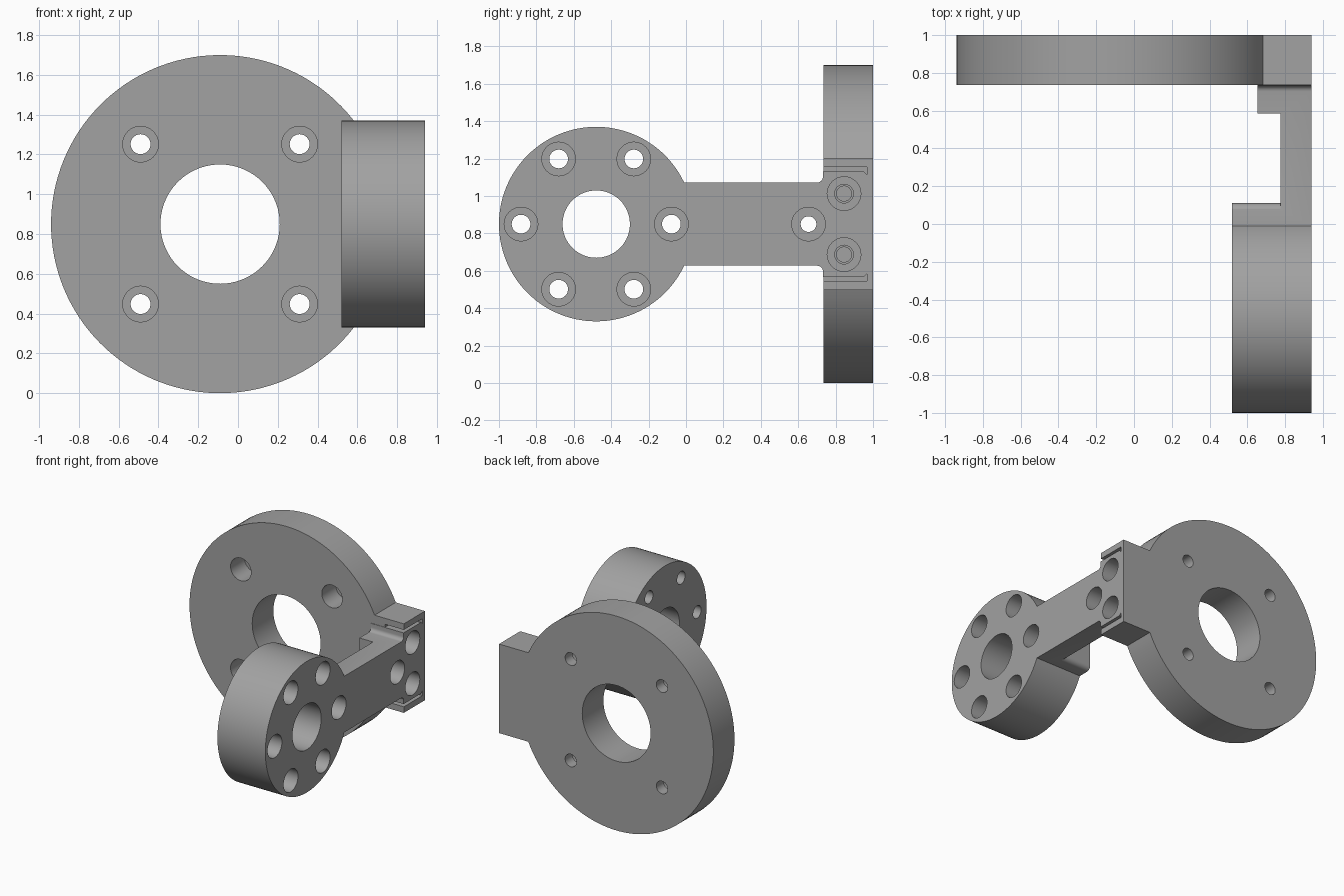
import bpy, bmesh, math

if "Cube" in bpy.data.objects:
    bpy.data.objects.remove(bpy.data.objects["Cube"])

grey = bpy.data.materials.new("machined grey")
grey.diffuse_color = (0.36, 0.36, 0.36, 1)
grey.use_nodes = True
grey.node_tree.nodes["Principled BSDF"].inputs["Base Color"].default_value = grey.diffuse_color


def arc(cx, cy, r, a0, a1, n):
    """Points along an arc, angles in degrees."""
    return [(cx + r * math.cos(math.radians(a0 + (a1 - a0) * i / n)),
             cy + r * math.sin(math.radians(a0 + (a1 - a0) * i / n))) for i in range(n + 1)]


def prism(name, pts, axis, lo, hi):
    """Extrude a profile along x (profile in y, z) or along y (profile in x, z)."""
    bm = bmesh.new()
    place = (lambda p, h: (h, p[0], p[1])) if axis == 'x' else (lambda p, h: (p[0], h, p[1]))
    a = [bm.verts.new(place(p, lo)) for p in pts]
    b = [bm.verts.new(place(p, hi)) for p in pts]
    bm.faces.new(a)
    bm.faces.new(b[::-1])
    for i in range(len(pts)):
        j = (i + 1) % len(pts)
        bm.faces.new((a[i], b[i], b[j], a[j]))
    bmesh.ops.recalc_face_normals(bm, faces=bm.faces)
    me = bpy.data.meshes.new(name)
    bm.to_mesh(me)
    bm.free()
    ob = bpy.data.objects.new(name, me)
    bpy.context.collection.objects.link(ob)
    me.materials.append(grey)
    return ob


def cut(ob, pts, axis, lo, hi):
    """Subtract an extruded profile."""
    cutter = prism("cutter", pts, axis, lo, hi)
    cutter.hide_render = True
    bpy.context.view_layer.objects.active = ob
    m = ob.modifiers.new("cut", 'BOOLEAN')
    m.operation, m.solver, m.object = 'DIFFERENCE', 'EXACT', cutter
    bpy.ops.object.modifier_apply(modifier=m.name)
    bpy.data.objects.remove(cutter)


def hole(ob, p, q, r, axis, lo, hi, n=32):
    cut(ob, arc(p, q, r, 0, 360, n)[:-1], axis, lo, hi)


def rect(p0, q0, p1, q1):
    return [(p0, q0), (p1, q0), (p1, q1), (p0, q1)]


def finish(ob):
    bpy.ops.object.select_all(action='DESELECT')
    ob.select_set(True)
    bpy.context.view_layer.objects.active = ob
    bpy.ops.object.shade_smooth_by_angle(angle=math.radians(30))


ZC = 0.85

# Round flange with a square mounting block on its right side
half = 0.353
ang = math.degrees(math.asin(half / 0.85))
flange = prism("flange_plate",
               arc(-0.09, ZC, 0.85, ang, 360 - ang, 112) + [(0.94, ZC - half), (0.94, ZC + half)],
               'y', 0.735, 1.0)
hole(flange, -0.09, ZC, 0.30, 'y', 0.6, 1.1, 72)
for x in (-0.49, 0.31):
    for z in (ZC - 0.402, ZC + 0.402):
        hole(flange, x, z, 0.09, 'y', 0.6, 0.91)
        hole(flange, x, z, 0.05, 'y', 0.85, 1.1)
# Pocket for the arm head, and blind screw holes
cut(flange, rect(0.6, ZC - 0.305, 0.967, ZC + 0.305), 'x', 0.775, 1.1)
for z in (ZC - 0.163, ZC + 0.163):
    hole(flange, 0.845, z, 0.04, 'x', 0.60, 0.85)
finish(flange)

# Arm: round hub, straight bar and widened head in one profile
w = 0.2225
ha = math.degrees(math.asin(w / 0.52))
top = arc(0.702, ZC + w + 0.03, 0.03, -90, 0, 6) + [
    (0.732, ZC + 0.282), (0.950, ZC + 0.282), (0.967, ZC + 0.265)]
bottom = [(y, 2 * ZC - z) for y, z in top]
arm = prism("hub_arm", arc(-0.48, ZC, 0.52, ha, 360 - ha, 96) + bottom + top[::-1],
            'x', 0.52, 0.94)

# Thin the bar, leaving a rounded hub shoulder and a small pad near the head
c, e = 0.04, 0.001
shoulder = ([(0.07, ZC + 0.5)] + arc(0.07, ZC + w - c + e, c, 90, 0, 6)
            + arc(0.07, ZC - w + c - e, c, 0, -90, 6) + [(0.07, ZC - 0.5)])
cut(arm, shoulder + [(0.585, ZC - 0.5), (0.585, ZC + 0.5)], 'x', 0.4, 0.775)
cut(arm, rect(0.57, ZC - 0.5, 0.75, ZC + 0.5), 'x', 0.4, 0.655)
cut(arm, rect(0.735, ZC - 0.5, 1.2, ZC + 0.5), 'x', 0.4, 0.775)

# Hub bore and ring of counterbored holes
hole(arm, -0.48, ZC, 0.18, 'x', 0.4, 1.1, 64)
for i in range(6):
    a = math.radians(60 * i)
    y, z = -0.48 + 0.402 * math.cos(a), ZC + 0.402 * math.sin(a)
    hole(arm, y, z, 0.09, 'x', 0.66, 1.1)
    hole(arm, y, z, 0.05, 'x', 0.4, 0.7)

# Counterbored holes at the head end
for y, z, r in ((0.655, ZC, 0.042), (0.845, ZC - 0.163, 0.05), (0.845, ZC + 0.163, 0.05)):
    hole(arm, y, z, 0.09, 'x', 0.81, 1.1)
    hole(arm, y, z, r, 'x', 0.4, 0.9)
finish(arm)
